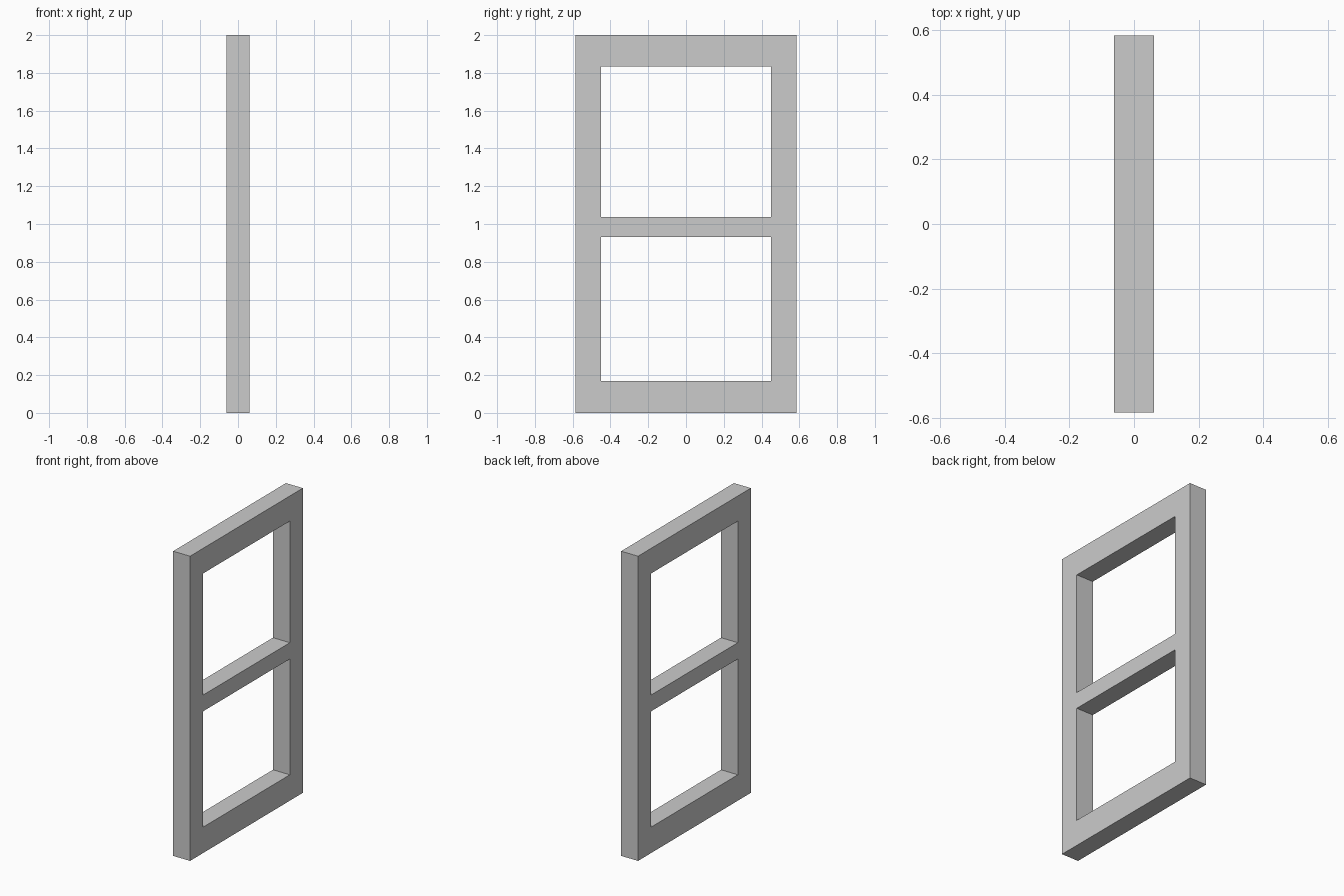
import bpy, bmesh

if "Cube" in bpy.data.objects:
    bpy.data.objects.remove(bpy.data.objects["Cube"])

HALF_DEPTH = 0.0615
YS = [-0.585, -0.45, 0.45, 0.585]             # stile edges
ZS = [0.0, 0.17, 0.93, 1.037, 1.835, 2.0]     # rail edges
OPENINGS = {(1, 1), (1, 3)}                   # (column, row) of the two panes

bm = bmesh.new()

# Flat frame outline: a grid of cells with the two openings left out
grid = [[bm.verts.new((-HALF_DEPTH, y, z)) for z in ZS] for y in YS]
for i in range(len(YS) - 1):
    for j in range(len(ZS) - 1):
        if (i, j) not in OPENINGS:
            bm.faces.new((grid[i][j], grid[i + 1][j],
                          grid[i + 1][j + 1], grid[i][j + 1]))

# Thicken into one watertight frame with no inner walls
result = bmesh.ops.extrude_face_region(bm, geom=bm.faces[:], use_keep_orig=True)
moved = [g for g in result["geom"] if isinstance(g, bmesh.types.BMVert)]
bmesh.ops.translate(bm, verts=moved, vec=(2 * HALF_DEPTH, 0, 0))
bmesh.ops.recalc_face_normals(bm, faces=bm.faces[:])

mesh = bpy.data.meshes.new("window_frame")
bm.to_mesh(mesh)
bm.free()
frame = bpy.data.objects.new("window_frame", mesh)
bpy.context.collection.objects.link(frame)
